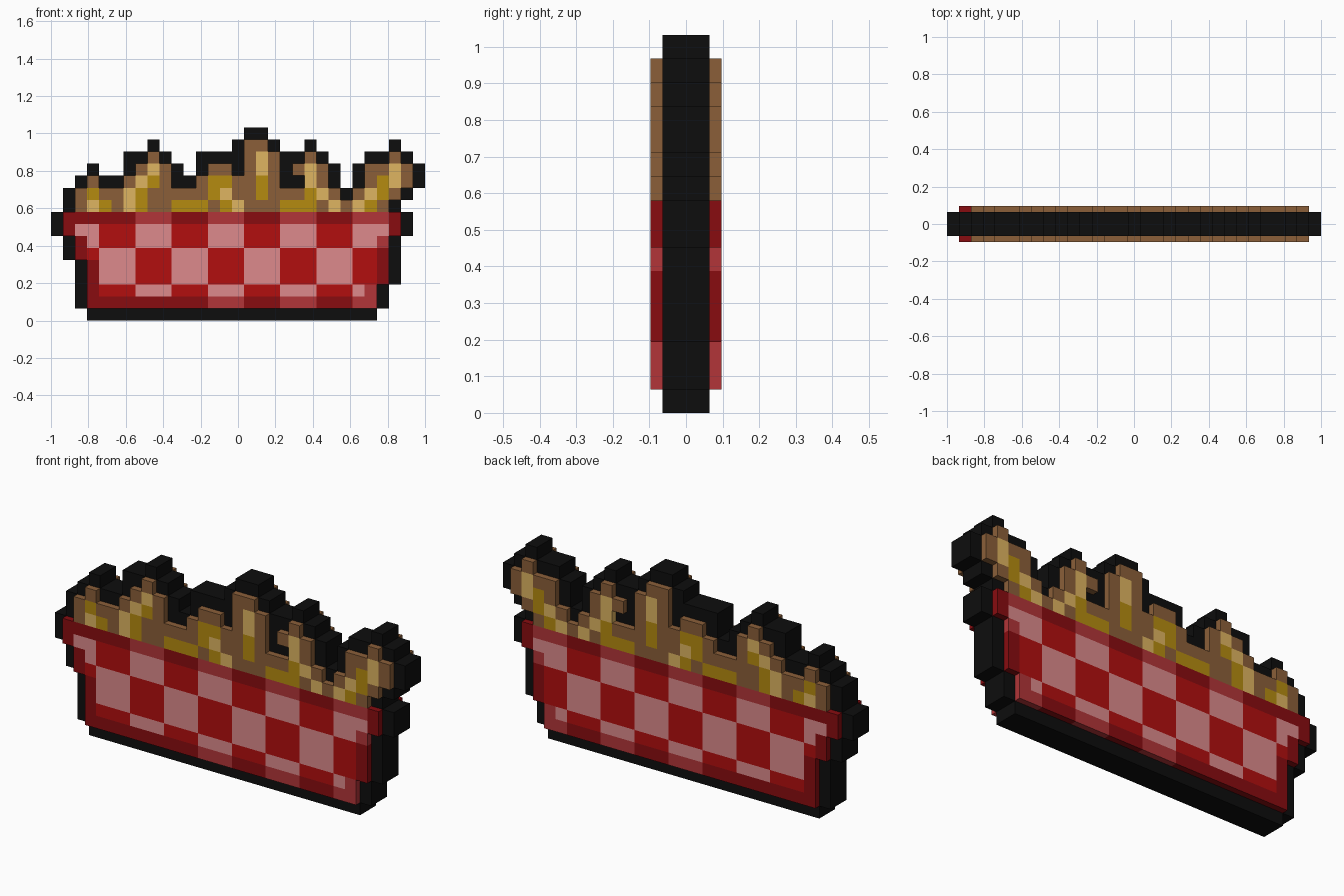
import bpy, bmesh
from mathutils import Matrix

if "Cube" in bpy.data.objects:
    bpy.data.objects.remove(bpy.data.objects["Cube"])

P = 2 / 31          # size of one pixel cell
COLS = 31

# sRGB colour and half depth (in cells) for each part
PARTS = {
    "k": ("black_outline", (13, 13, 13), 1.0),
    "b": ("fries_brown_edges", (139, 95, 57), 1.5),
    "g": ("fries_gold", (181, 139, 16), 1.5),
    "l": ("fries_highlight", (223, 181, 97), 1.5),
    "r": ("basket_red_checks", (178, 14, 14), 1.5),
    "p": ("basket_pink_checks", (221, 138, 140), 1.5),
    "d": ("basket_dark_rim", (137, 12, 16), 1.5),
    "m": ("basket_light_rim", (178, 53, 56), 1.5),
}
cells = {}

# fries: runs of pixels per row, each starting at a column
FRIES = {
    14: [(16, "bb")],
    13: [(6, "k"), (8, "b"), (12, "kkkkblb"), (21, "b"), (28, "b")],
    12: [(7, "blb"), (13, "bb"), (16, "blb"), (20, "blb"), (26, "bblb")],
    11: [(3, "b"), (6, "blgb"), (12, "bggbbgb"), (21, "lb"), (26, "bglb")],
    10: [(2, "bgbblgbbbbbglbbgbbbglb"), (25, "blgb")],
    9: [(2, "blgblgbbgggbglbbbgggblblgb")],
}
for row, runs in FRIES.items():
    for start, text in runs:
        for i, key in enumerate(text):
            cells[start + i, row] = key

# basket: checks three cells wide, with a darker rim, narrowing downwards
SPANS = {1: (3, 26), 2: (3, 26), 3: (3, 27), 4: (3, 27),
         5: (2, 27), 6: (2, 27), 7: (1, 28), 8: (1, 28)}
for row, (first, last) in SPANS.items():
    for c in range(first, last + 1):
        pale = ((c + 2) // 3 + row // 3) % 2 == 1
        if row in (1, 8) or c in (first, last):
            shaded = c < 4 or (row == 1 and c < 13)
            cells[c, row] = "m" if pale and not shaded else "d"
        else:
            cells[c, row] = "p" if pale else "r"

# outline: every empty cell that touches a coloured one
for (c, row), key in list(cells.items()):
    if key != "k":
        for n in ((c + 1, row), (c - 1, row), (c, row + 1), (c, row - 1)):
            cells.setdefault(n, "k")


def linear(v):
    v /= 255
    return v / 12.92 if v <= 0.04045 else ((v + 0.055) / 1.055) ** 2.4


def add_box(bm, c0, c1, row, half):
    """Box covering columns c0..c1 of one row."""
    w = c1 - c0 + 1
    centre = ((c0 + w / 2 - COLS / 2) * P, 0, (row + 0.5) * P)
    bmesh.ops.create_cube(bm, size=1, matrix=Matrix.Translation(centre)
                          @ Matrix.Diagonal((w * P, 2 * half * P, P, 1)))


# one object per colour, each made of horizontal bars
for key, (name, rgb, half) in PARTS.items():
    bm = bmesh.new()
    for row in range(16):
        c = 0
        while c < COLS:
            end = c
            while cells.get((end, row)) == key:
                end += 1
            if end > c:
                add_box(bm, c, end - 1, row, half)
            c = end + 1
    mesh = bpy.data.meshes.new(name)
    bm.to_mesh(mesh)
    bm.free()
    mat = bpy.data.materials.new(name)
    mat.diffuse_color = (*[linear(v) for v in rgb], 1)
    mat.use_nodes = True
    mat.node_tree.nodes["Principled BSDF"].inputs["Base Color"].default_value = mat.diffuse_color
    mesh.materials.append(mat)
    bpy.context.collection.objects.link(bpy.data.objects.new(name, mesh))
